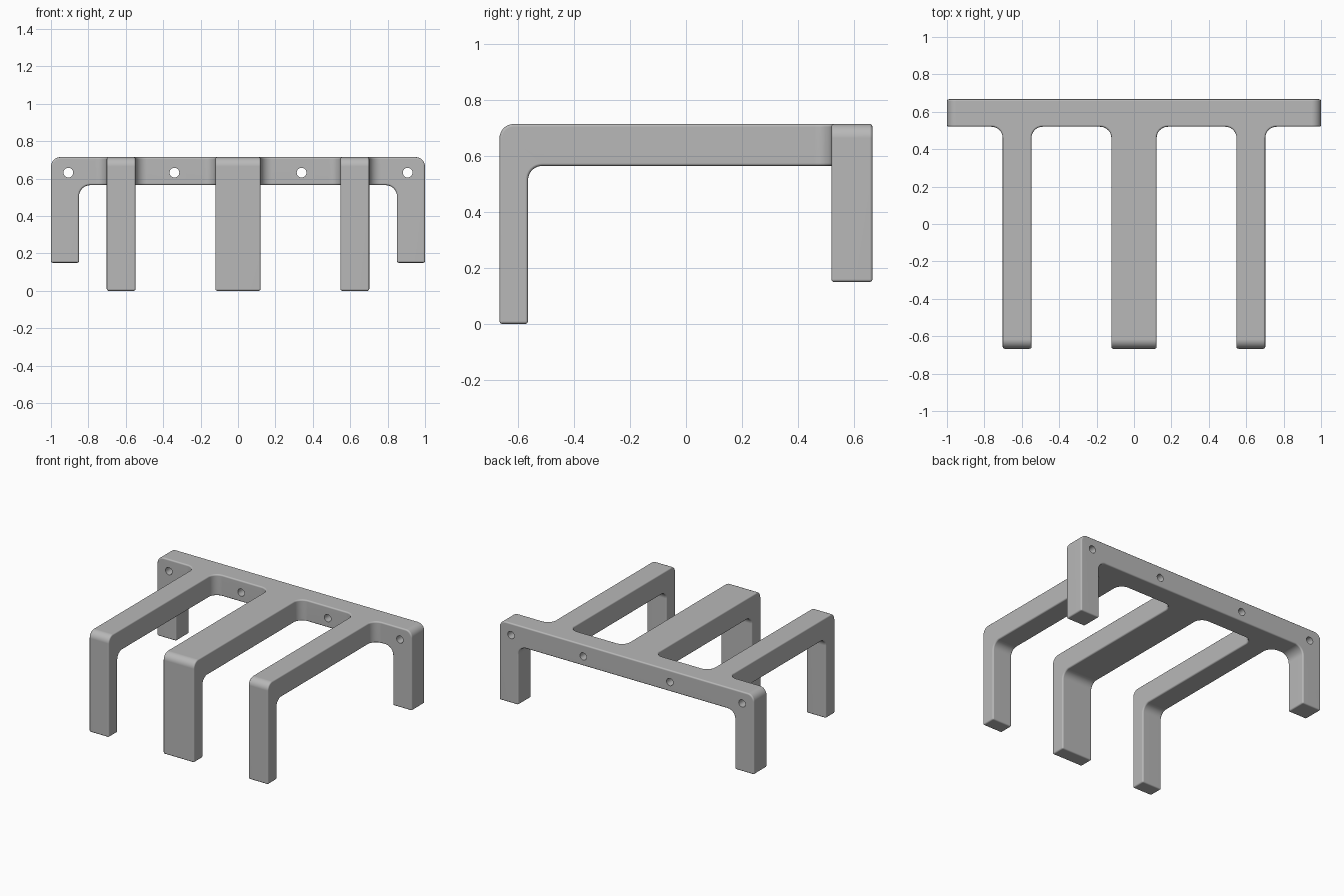
import bpy, bmesh, math
from mathutils import Vector

cube = bpy.data.objects.get("Cube")
if cube:
    bpy.data.objects.remove(cube, do_unlink=True)

grey = bpy.data.materials.new("plain grey")
grey.use_nodes = True
grey.diffuse_color = (0.48, 0.48, 0.48, 1)
grey.node_tree.nodes["Principled BSDF"].inputs["Base Color"].default_value = grey.diffuse_color

TOP, UNDER = 0.715, 0.565
FRONT, BACK, BAR = -0.667, 0.667, 0.52
FILLET = 0.06


def rounded(corners, steps=8):
    """Outline whose corners (u, v, radius) are replaced by arcs."""
    out = []
    for i, (u, v, r) in enumerate(corners):
        p = Vector((u, v))
        if not r:
            out.append(p)
            continue
        a = (Vector(corners[i - 1][:2]) - p).normalized()
        b = (Vector(corners[(i + 1) % len(corners)][:2]) - p).normalized()
        centre = p + (a + b) * r          # right-angle corners
        for k in range(steps + 1):
            t = k / steps * math.pi / 2
            out.append(centre - b * r * math.cos(t) - a * r * math.sin(t))
    return out


def prism(name, corners, lo, hi, place):
    """Extrude an outline from lo to hi; place maps (u, v, depth) to x, y, z."""
    bm = bmesh.new()
    base = [bm.verts.new(place(p.x, p.y, lo)) for p in rounded(corners)]
    face = bm.faces.new(base)
    shift = Vector(place(0, 0, hi)) - Vector(place(0, 0, lo))
    ext = bmesh.ops.extrude_face_region(bm, geom=[face], use_keep_orig=True)
    moved = [g for g in ext["geom"] if isinstance(g, bmesh.types.BMVert)]
    bmesh.ops.translate(bm, verts=moved, vec=shift)
    bmesh.ops.recalc_face_normals(bm, faces=bm.faces)
    mesh = bpy.data.meshes.new(name)
    bm.to_mesh(mesh)
    bm.free()
    mesh.materials.append(grey)
    ob = bpy.data.objects.new(name, mesh)
    bpy.context.collection.objects.link(ob)
    return ob


def modify(ob, kind, **settings):
    mod = ob.modifiers.new(kind.lower(), kind)
    for key, value in settings.items():
        setattr(mod, key, value)
    bpy.context.view_layer.objects.active = ob
    bpy.ops.object.modifier_apply(modifier=mod.name)


def combine(ob, other, operation):
    other.hide_render = True
    modify(ob, "BOOLEAN", object=other, operation=operation, solver="EXACT")
    bpy.data.objects.remove(other, do_unlink=True)


# Rear frame: crossbar with a leg at each end
half = [(0.85, UNDER, FILLET), (0.85, 0.15, 0), (1, 0.15, 0), (1, TOP, 0.05)]
mirrored = [(-x, z, r) for x, z, r in reversed(half)]
rack = prism("rack", half + mirrored, BAR, BACK, lambda u, v, d: (u, d, v))

# Forward arms: bent side profile trimmed by a plan that flares into the bar
side = [(FRONT, 0, 0), (FRONT + 0.102, 0, 0), (FRONT + 0.102, UNDER, 0.05),
        (0.6, UNDER, 0), (0.6, TOP, 0), (FRONT, TOP, 0.05)]
for name, x, w in (("right_arm", -0.625, 0.077), ("middle_arm", 0, 0.121),
                   ("left_arm", 0.625, 0.077)):
    arm = prism(name, side, x - 0.3, x + 0.3, lambda u, v, d: (d, u, v))
    flare = w + FILLET + 0.01
    plan = [(x - w, -0.8, 0), (x + w, -0.8, 0), (x + w, BAR, FILLET),
            (x + flare, BAR, 0), (x + flare, 0.65, 0),
            (x - flare, 0.65, 0), (x - flare, BAR, 0), (x - w, BAR, FILLET)]
    trim = prism("arm_plan", plan, -0.1, 0.9, lambda u, v, d: (u, v, d))
    combine(arm, trim, "INTERSECT")
    combine(rack, arm, "UNION")

# Softened edges
modify(rack, "DECIMATE", decimate_type="DISSOLVE", angle_limit=math.radians(1))
modify(rack, "BEVEL", width=0.01, segments=3, limit_method="ANGLE",
       angle_limit=math.radians(40), use_clamp_overlap=False)

# Screw holes through the crossbar
for x in (-0.907, -0.34, 0.34, 0.907):
    bpy.ops.mesh.primitive_cylinder_add(vertices=24, radius=0.026, depth=0.5,
                                        location=(x, 0.6, 0.632),
                                        rotation=(math.pi / 2, 0, 0))
    drill = bpy.context.object
    drill.data.materials.append(grey)
    combine(rack, drill, "DIFFERENCE")

# Smooth fillets, flat faces
bpy.ops.object.select_all(action="DESELECT")
rack.select_set(True)
bpy.context.view_layer.objects.active = rack
bpy.ops.object.shade_smooth_by_angle(angle=math.radians(35))
normals = rack.modifiers.new("face_normals", "WEIGHTED_NORMAL")
normals.keep_sharp = True
